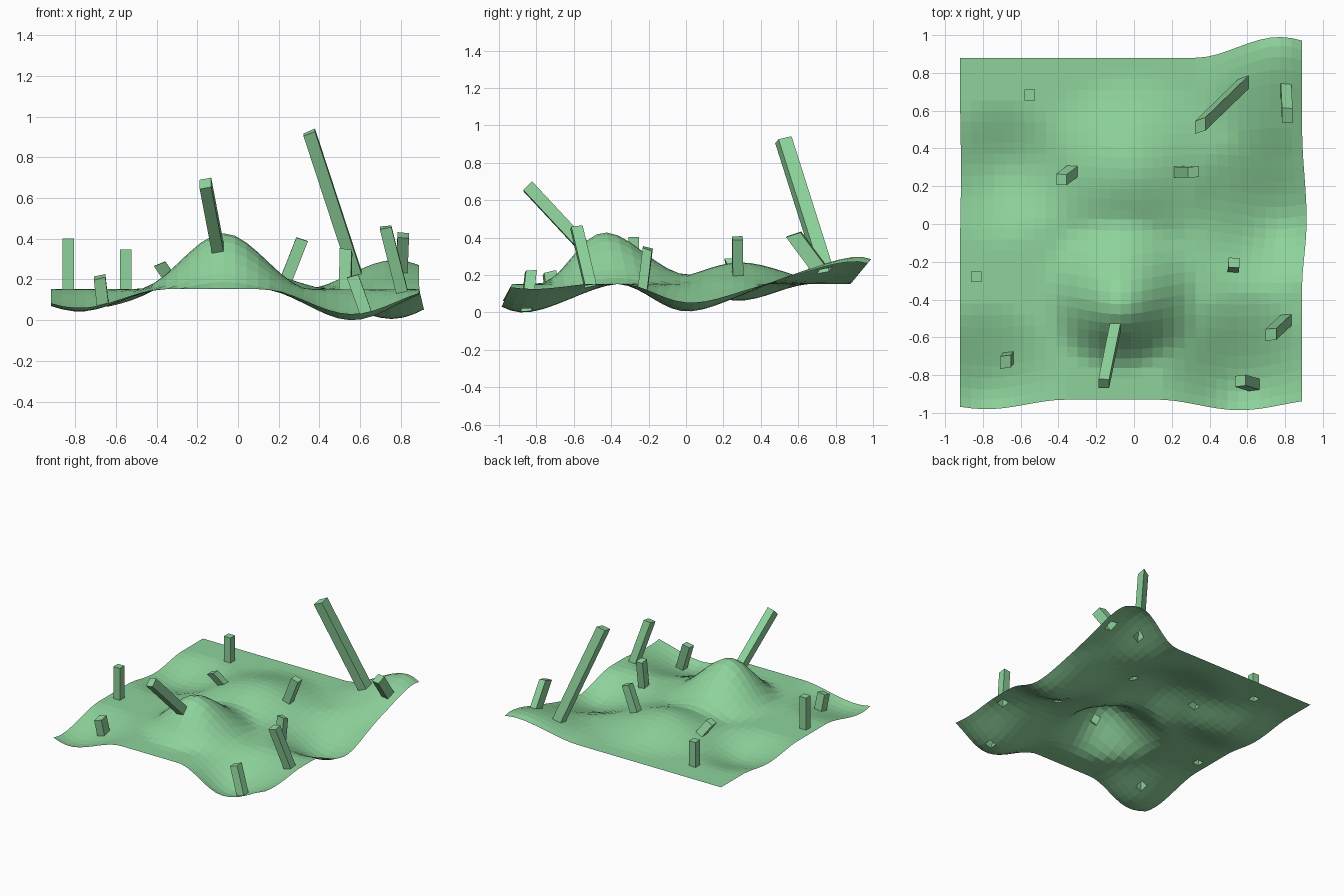
import bpy, bmesh
from mathutils import Vector

if "Cube" in bpy.data.objects:
    bpy.data.objects.remove(bpy.data.objects["Cube"])

N = 32                                   # cells per side
X0, Y0, SIZE, Z0 = -0.92, -0.93, 1.81, 0.155
CELL = SIZE / N

# hills and hollows: centre x, y, radius, shift (x, y, z)
BUMPS = [
    (-0.07, -0.37, 0.43, (0.0, -0.06, 0.275)),    # main hill
    (-0.02, 0.31, 0.50, (0.0, -0.02, 0.115)),     # low rear hill
    (0.77, 0.80, 0.45, (0.0, 0.12, 0.145)),       # raised rear corner
    (0.56, -0.80, 0.45, (0.0, -0.07, -0.153)),    # front right hollow
    (0.72, 0.07, 0.45, (0.035, -0.06, -0.147)),   # right hollow
    (-0.78, -0.82, 0.43, (0.0, -0.06, -0.11)),    # front left hollow
    (-0.70, 0.28, 0.40, (0.01, 0.0, -0.09)),      # left hollow
]

# pillars: cell column, cell row, centre of the top end
PILLARS = [
    (6, 28, (-0.552, 0.683, 0.35)),
    (1, 11, (-0.835, -0.28, 0.405)),
    (26, 28, (0.35, 0.52, 0.925)),
    (30, 27, (0.812, 0.575, 0.42)),
    (10, 21, (-0.385, 0.235, 0.28)),
    (20, 21, (0.315, 0.275, 0.40)),
    (25, 12, (0.53, -0.205, 0.345)),
    (30, 7, (0.725, -0.585, 0.46)),
    (27, 2, (0.563, -0.83, 0.22)),
    (4, 4, (-0.68, -0.73, 0.215)),
    (14, 7, (-0.16, -0.845, 0.675)),
]


def terrain_point(i, j):
    flat = Vector((X0 + i * CELL, Y0 + j * CELL, Z0))
    p = flat.copy()
    for cx, cy, r, shift in BUMPS:
        t = max(0.0, 1 - (flat.xy - Vector((cx, cy))).length / r)
        p += Vector(shift) * (t * t * (3 - 2 * t))
    return p


bm = bmesh.new()

# rolling ground sheet
verts = [[bm.verts.new(terrain_point(i, j)) for j in range(N + 1)] for i in range(N + 1)]
cells = {}
for i in range(N):
    for j in range(N):
        cells[i, j] = bm.faces.new((verts[i][j], verts[i + 1][j],
                                    verts[i + 1][j + 1], verts[i][j + 1]))

# pillars pulled out of single cells
for i, j, top in PILLARS:
    face = cells[i, j]
    move = Vector(top) - face.calc_center_median()
    ring = list(face.verts)
    bm.faces.remove(face)
    cap = [bm.verts.new(v.co + move) for v in ring]
    bm.faces.new(cap)
    for k in range(4):
        n = (k + 1) % 4
        bm.faces.new((ring[k], ring[n], cap[n], cap[k]))

# stand on z = 0
low = min(v.co.z for v in bm.verts)
for v in bm.verts:
    v.co.z -= low

mesh = bpy.data.meshes.new("terrain_with_pillars")
bm.to_mesh(mesh)
bm.free()
terrain = bpy.data.objects.new("terrain_with_pillars", mesh)
bpy.context.collection.objects.link(terrain)

green = bpy.data.materials.new("green")
green.diffuse_color = (0.27, 0.65, 0.33, 1)
green.use_nodes = True
green.node_tree.nodes["Principled BSDF"].inputs["Base Color"].default_value = green.diffuse_color
mesh.materials.append(green)
